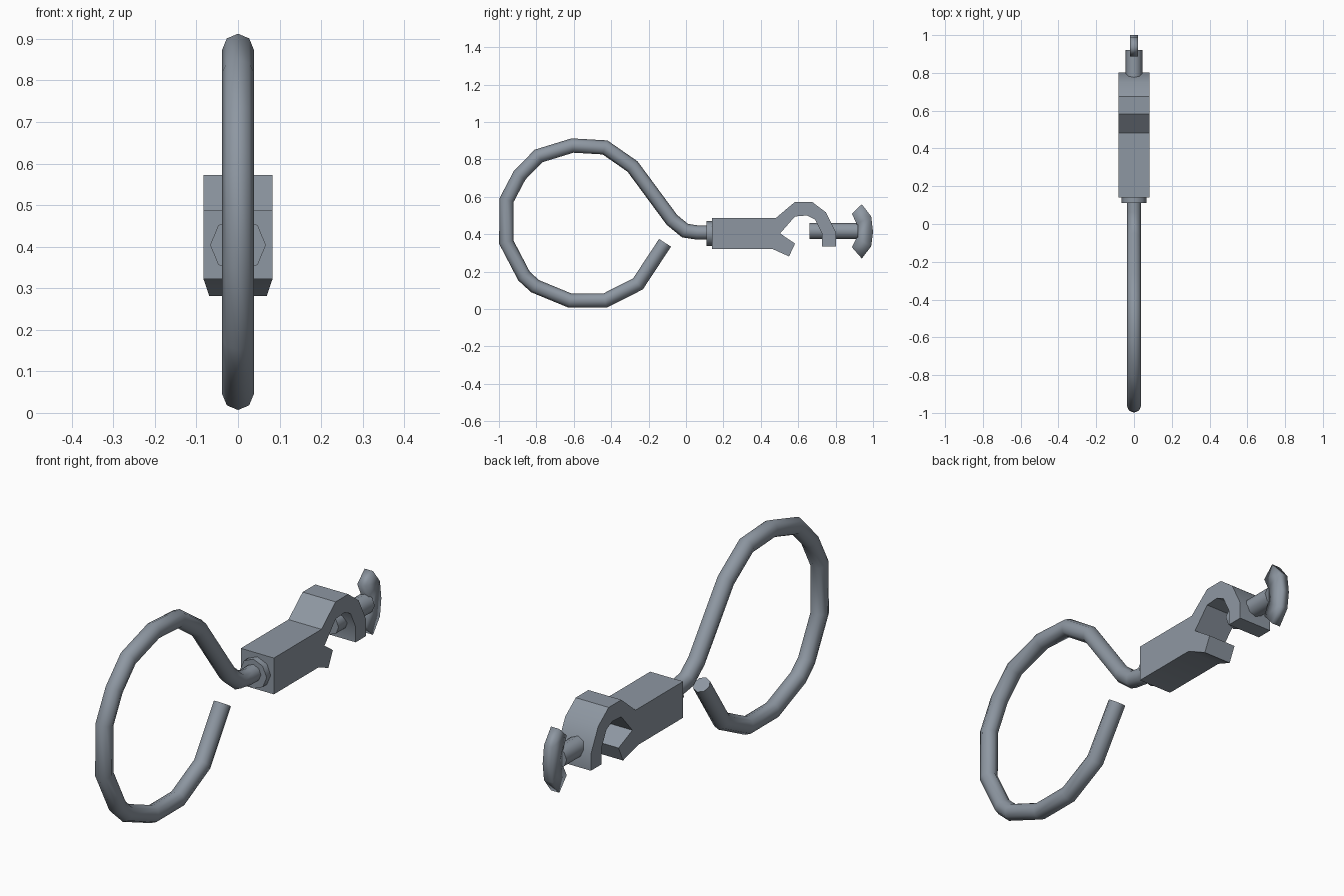
import bpy, bmesh, math
from mathutils import Vector

cube = bpy.data.objects.get("Cube")
if cube:
    bpy.data.objects.remove(cube, do_unlink=True)

steel = bpy.data.materials.new("blue grey steel")
steel.use_nodes = True
COLOUR = (0.27, 0.31, 0.36, 1)
steel.diffuse_color = COLOUR
steel.node_tree.nodes["Principled BSDF"].inputs["Base Color"].default_value = COLOUR


def finish(bm, name, angle):
    """Turn a bmesh into a named steel object, smooth below the given angle."""
    bmesh.ops.recalc_face_normals(bm, faces=bm.faces)
    mesh = bpy.data.meshes.new(name)
    bm.to_mesh(mesh)
    bm.free()
    mesh.materials.append(steel)
    obj = bpy.data.objects.new(name, mesh)
    bpy.context.collection.objects.link(obj)
    bpy.ops.object.select_all(action="DESELECT")
    obj.select_set(True)
    bpy.context.view_layer.objects.active = obj
    bpy.ops.object.shade_smooth_by_angle(angle=math.radians(angle))
    return obj


def sweep(name, path, radius, sides=8):
    """Round rod along (y, z) points, with mitred bends and closed ends."""
    pts = [Vector((0, y, z)) for y, z in path]
    bm = bmesh.new()
    rings = []
    for i, p in enumerate(pts):
        before = (p - pts[max(i - 1, 0)]).normalized()
        after = (pts[min(i + 1, len(pts) - 1)] - p).normalized()
        tangent = (before + after).normalized()
        half_cos = tangent.dot(after if after.length else before)
        side = Vector((0, -tangent.z, tangent.y)) / half_cos
        ring = []
        for k in range(sides):
            a = math.tau * k / sides
            offset = Vector((math.cos(a), 0, 0)) + side * math.sin(a)
            ring.append(bm.verts.new(p + offset * radius))
        rings.append(ring)
    for r, s in zip(rings, rings[1:]):
        for k in range(sides):
            n = (k + 1) % sides
            bm.faces.new((r[k], r[n], s[n], s[k]))
    bm.faces.new(rings[0])
    bm.faces.new(rings[-1])
    return finish(bm, name, 60)


def plate(name, profile, half_width, angle, tips=(), tip_width=0):
    """Extrude a (y, z) profile across x; points listed in tips are narrower."""
    bm = bmesh.new()
    left, right = [], []
    for i, (y, z) in enumerate(profile):
        w = tip_width if i in tips else half_width
        left.append(bm.verts.new((w, y, z)))
        right.append(bm.verts.new((-w, y, z)))
    bm.faces.new(left)
    bm.faces.new(right)
    for i in range(len(profile)):
        j = (i + 1) % len(profile)
        bm.faces.new((left[i], left[j], right[j], right[i]))
    return finish(bm, name, angle)


# Open ring with its bent stem
sweep("ring_rod", [
    (-.112, .354), (-.257, .134), (-.433, .045), (-.62, .045), (-.807, .122),
    (-.866, .176), (-.961, .358), (-.959, .583), (-.89, .714), (-.789, .818),
    (-.607, .874), (-.433, .864), (-.286, .762), (-.075, .476), (-.005, .419),
    (.06, .409), (.15, .409)], .038)

# Collar where the stem enters the clamp
sweep("stem_collar", [(.11, .404), (.15, .404)], .067)

# Clamp block with hooked upper jaw and short lower jaw
plate("clamp_body", [
    (.139, .487), (.481, .487), (.583, .573), (.674, .573), (.749, .516),
    (.802, .409), (.802, .334), (.727, .334), (.727, .404), (.69, .479),
    (.647, .5), (.583, .495), (.503, .404), (.583, .35), (.551, .281),
    (.46, .322), (.139, .322)], .083, 30, tips=(13, 14), tip_width=.069)

# Clamping screw
sweep("clamp_screw", [(.66, .417), (.92, .417)], .044)

# Flat thumb grip on the screw
plate("thumb_grip", [
    (.94, .56), (.99, .495), (1, .413), (.99, .335), (.94, .27),
    (.887, .33), (.912, .38), (.912, .455), (.887, .51)], .021, 100)
